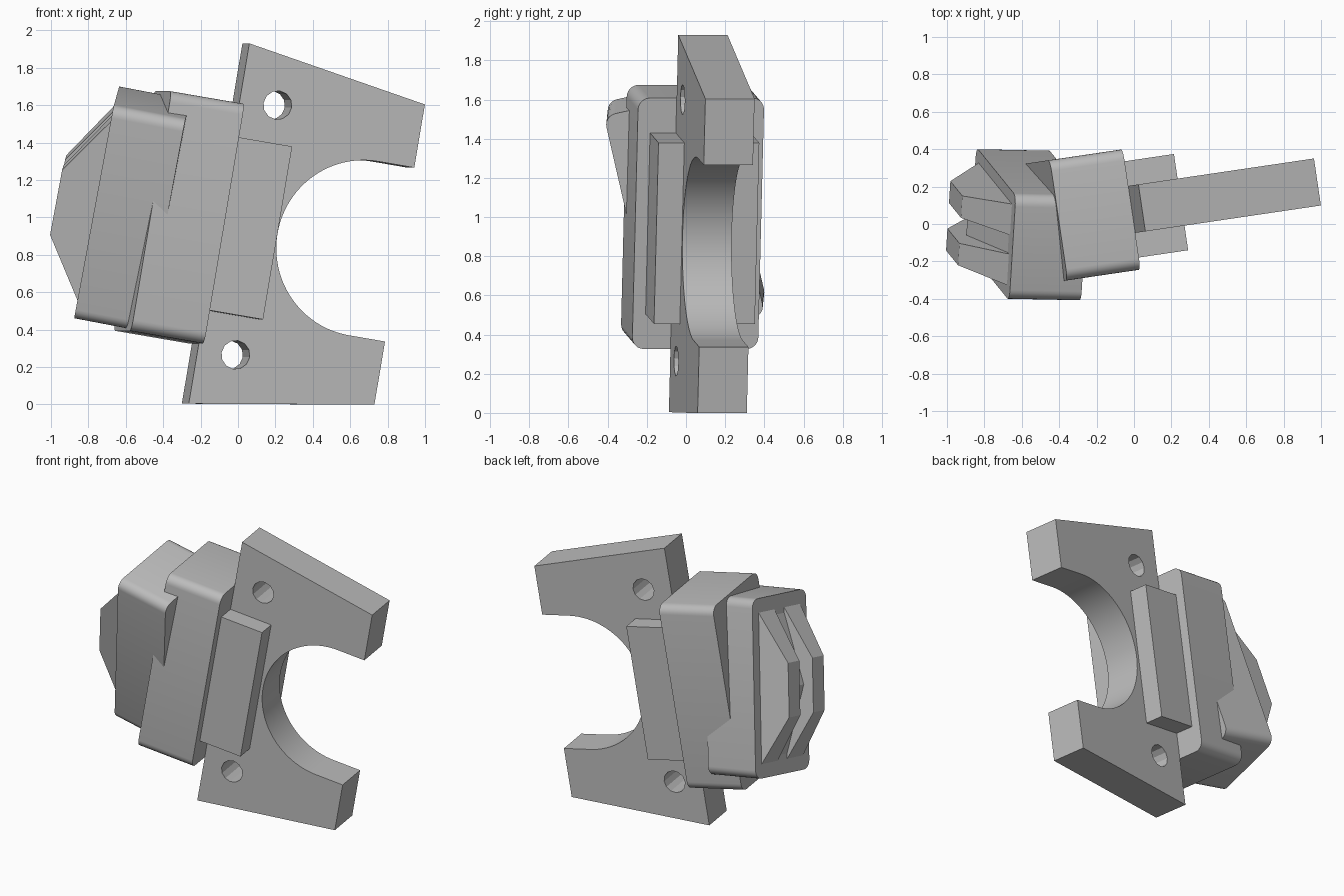
import bpy, bmesh, math
from mathutils import Matrix, Vector

if "Cube" in bpy.data.objects:
    bpy.data.objects.remove(bpy.data.objects["Cube"])

grey = bpy.data.materials.new("grey")
grey.diffuse_color = (0.5, 0.5, 0.5, 1)
grey.use_nodes = True
grey.node_tree.nodes["Principled BSDF"].inputs["Base Color"].default_value = grey.diffuse_color


def make(name, rings, frame):
    """Solid skinned between two matching outlines, placed in a tilted frame."""
    bm = bmesh.new()
    a, b = [[bm.verts.new(p) for p in ring] for ring in rings]
    n = len(a)
    bm.faces.new(a)
    bm.faces.new(b[::-1])
    for i in range(n):
        j = (i + 1) % n
        bm.faces.new((a[i], b[i], b[j], a[j]))
    bmesh.ops.recalc_face_normals(bm, faces=bm.faces)
    mesh = bpy.data.meshes.new(name)
    bm.to_mesh(mesh)
    bm.free()
    ob = bpy.data.objects.new(name, mesh)
    bpy.context.collection.objects.link(ob)
    mesh.materials.append(grey)
    ob.matrix_world = frame
    return ob


def along_x(name, pts, x0, x1, frame):
    return make(name, [[(x, y, z) for y, z in pts] for x in (x0, x1)], frame)


def along_y(name, pts, y0, y1, frame):
    return make(name, [[(x, y, z) for x, z in pts] for y in (y0, y1)], frame)


def rounded_rect(w, h, r, n=6):
    pts = []
    for k, (sx, sz) in enumerate(((1, 1), (-1, 1), (-1, -1), (1, -1))):
        for i in range(n + 1):
            t = math.pi / 2 * (k + i / n)
            pts.append((sx * (w - r) + r * math.cos(t), sz * (h - r) + r * math.sin(t)))
    return pts


def smooth(ob):
    bpy.ops.object.select_all(action='DESELECT')
    ob.select_set(True)
    bpy.context.view_layer.objects.active = ob
    bpy.ops.object.shade_smooth_by_angle(angle=math.radians(20))


# Tilted frame shared by the fork, the pads and the housing
main = (Matrix.Rotation(math.radians(8.4), 4, 'Z')
        @ Matrix.Rotation(math.radians(9.65), 4, 'Y')
        @ Matrix.Translation((0, 0.079, 0.935)))

# Fork plate with a round throat
R = 0.4715
throat = [(0.522 + R * math.cos(t), R * math.sin(t))
          for t in (math.radians(90 + 180 * i / 48) for i in range(49))]
outline = [(-0.27, -0.977), (-0.27, 0.977), (0.72, 0.814), (0.72, R)]
outline += throat + [(0.72, -R), (0.72, -0.814)]
plate = along_y("fork_plate", outline, -0.127, 0.127, main)

# Bolt holes
for side, label in ((1, "upper"), (-1, "lower")):
    circle = [(-0.064 + 0.077 * math.cos(i * math.pi / 6),
               side * 0.677 + 0.077 * math.sin(i * math.pi / 6)) for i in range(12)]
    cutter = along_y(label + "_hole_cutter", circle, -0.4, 0.4, main)
    cutter.hide_render = True
    cutter.hide_viewport = True
    mod = plate.modifiers.new(label + "_hole", 'BOOLEAN')
    mod.operation = 'DIFFERENCE'
    mod.solver = 'EXACT'
    mod.object = cutter
smooth(plate)

# Raised pads on both sides of the plate
pad = [(-0.28, -0.469), (0.031, -0.469), (0.031, 0.469), (-0.28, 0.469)]
for side, label in ((-1, "front"), (1, "back")):
    along_y(label + "_pad", pad, side * 0.12, side * 0.26, main)

# Housing block behind the fork
smooth(along_x("housing", rounded_rect(0.325, 0.65, 0.06), -0.67, -0.27, main))

# Twisted frame of the end block; x = 0 is its outer face
px = Vector((0.982, -0.02, -0.187)).normalized()
up = Vector((0.191, -0.22, 0.957))
up = (up - px * up.dot(px)).normalized()
vy = up.cross(px)
twisted = Matrix((px, vy, up)).transposed().to_4x4()
twisted.translation = (-0.755, 0.0, 1.08)
smooth(along_x("end_block", rounded_rect(0.288, 0.594, 0.06), 0, 0.39, twisted))

# Two tapered ridges on the outer face
profile = [(0.02, -0.53), (-0.21, -0.18), (-0.21, 0.18), (0.02, 0.53)]
for s, label in ((-1, "front"), (1, "back")):
    inner = [(x, s * (0.07 if x < 0 else 0.05), z) for x, z in profile]
    outer = [(x, s * (0.19 if x < 0 else 0.225), z) for x, z in profile]
    make(label + "_ridge", [inner, outer], twisted)

# Low peaked web between the ridges
along_y("ridge_web", [(0.02, -0.53), (-0.14, 0), (0.02, 0.53)], -0.09, 0.09, twisted)
